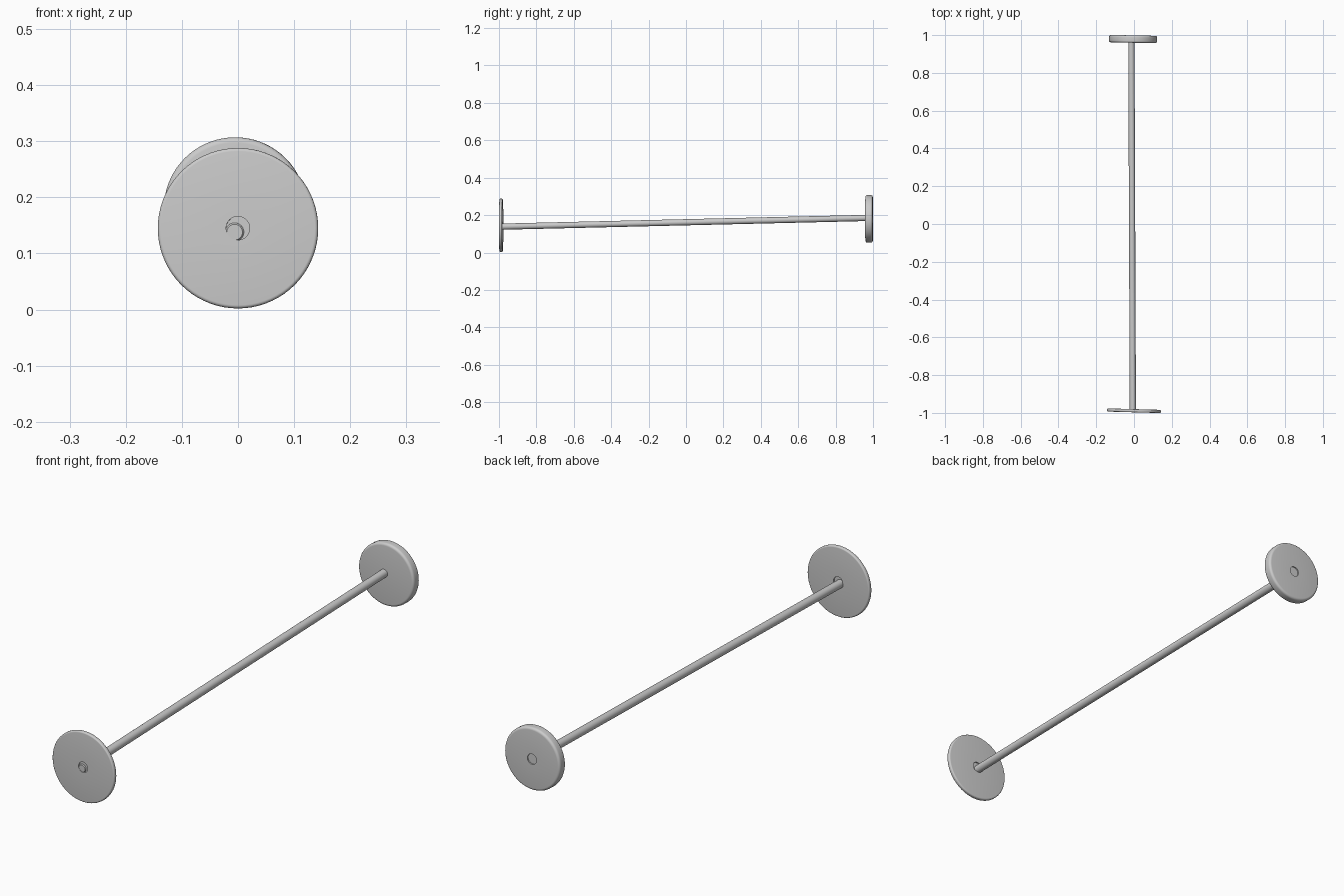
import bpy, bmesh
from math import pi, sin, cos, radians
from mathutils import Vector, Matrix

if "Cube" in bpy.data.objects:
    bpy.data.objects.remove(bpy.data.objects["Cube"])


def lathe(name, profile, segments, matrix):
    """Spin a closed (radius, axial) profile about local Y."""
    bm = bmesh.new()
    rings = []
    for r, y in profile:
        if r < 1e-6:
            rings.append([bm.verts.new((0, y, 0))] * segments)
        else:
            rings.append([bm.verts.new((r * cos(2 * pi * i / segments), y,
                                        r * sin(2 * pi * i / segments)))
                          for i in range(segments)])
    for a, b in zip(rings, rings[1:]):
        for i in range(segments):
            j = (i + 1) % segments
            bm.faces.new(list(dict.fromkeys((a[i], a[j], b[j], b[i]))))
    bmesh.ops.recalc_face_normals(bm, faces=bm.faces)
    mesh = bpy.data.meshes.new(name)
    bm.to_mesh(mesh)
    bm.free()
    obj = bpy.data.objects.new(name, mesh)
    bpy.context.collection.objects.link(obj)
    obj.matrix_world = matrix
    bpy.ops.object.select_all(action='DESELECT')
    obj.select_set(True)
    bpy.context.view_layer.objects.active = obj
    bpy.ops.object.shade_smooth_by_angle(angle=radians(35))
    return obj


def socket(y, inward):
    """Shallow recess around the rod, from the axis outward."""
    floor = y + inward * 0.005
    return [(0, floor), (0.021, floor), (0.021, y)]


def disc(name, centre, radius, half, fillet, tilt, front_socket, back_socket):
    profile = socket(-half, 1) if front_socket else [(0, -half)]
    for sign, start in ((-1, -pi / 2), (1, 0)):
        for k in range(6):
            a = start + k * pi / 10
            profile.append((radius - fillet + fillet * cos(a),
                            sign * (half - fillet) + fillet * sin(a)))
    profile += socket(half, -1)[::-1] if back_socket else [(0, half)]
    return lathe(name, profile, 72,
                 Matrix.Translation(centre) @ Matrix.Rotation(tilt, 4, 'Z'))


# Thin front disc, with the rod showing through its centre
disc("front_disc", (0, -0.9885, 0.145), 0.143, 0.0085, 0.006, -0.028, True, True)

# Thicker, smaller back disc, closed on the outside
disc("back_disc", (-0.005, 0.979, 0.18), 0.127, 0.0195, 0.01, -0.02, False, True)

# Slightly sloping rod joining the discs
start, end = Vector((-0.006, -0.996, 0.138)), Vector((-0.014, 0.975, 0.185))
axis = end - start
rod_matrix = Matrix.Translation(start) @ axis.to_track_quat('Y', 'Z').to_matrix().to_4x4()
length = axis.length
lathe("rod", [(0, 0), (0.014, 0), (0.0165, 0.003), (0.0165, length), (0, length)],
      32, rod_matrix)
